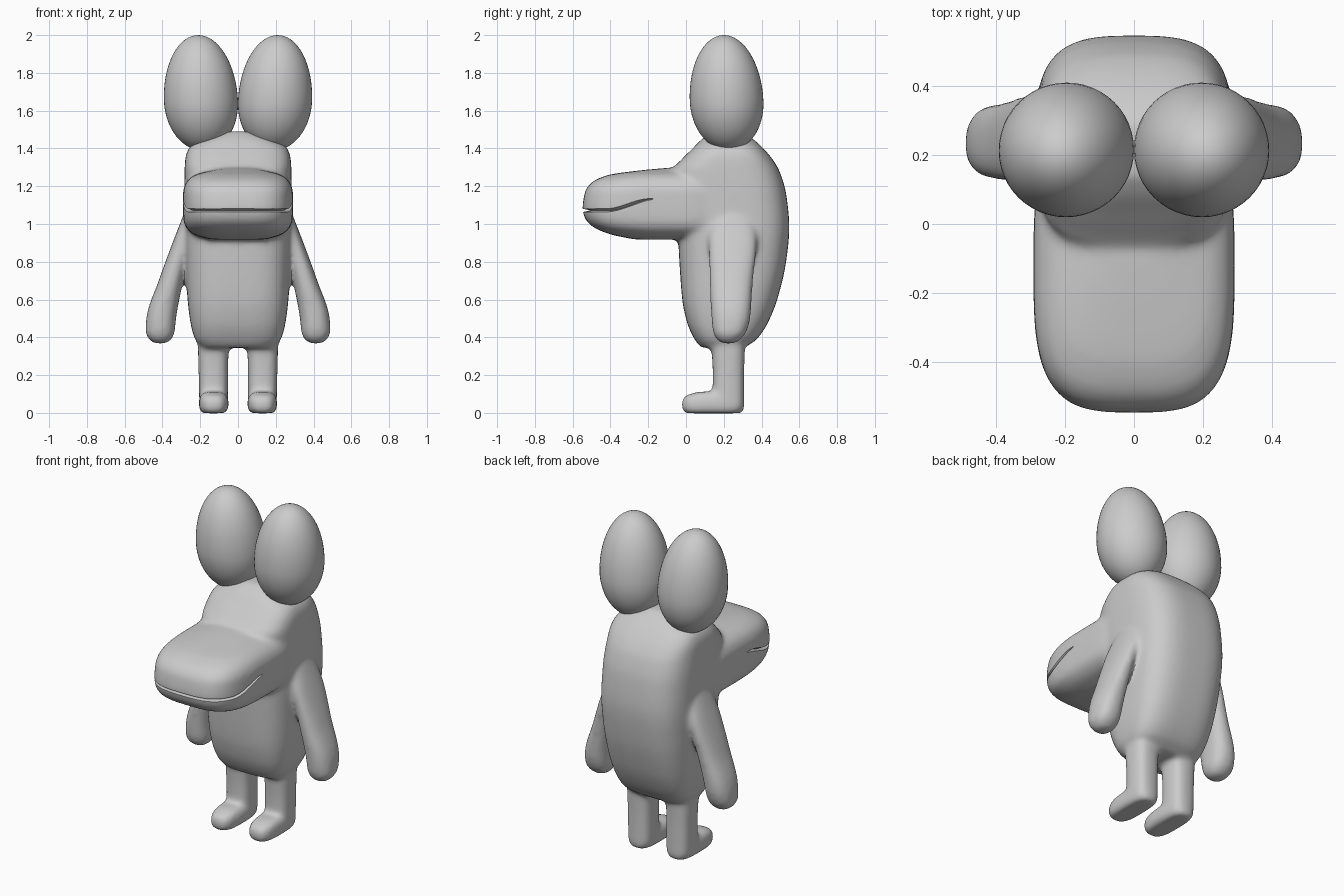
import bpy, bmesh, math

if "Cube" in bpy.data.objects:
    bpy.data.objects.remove(bpy.data.objects["Cube"])

grey = bpy.data.materials.new("plain grey")
grey.diffuse_color = (0.6, 0.6, 0.6, 1)
grey.use_nodes = True
grey.node_tree.nodes["Principled BSDF"].inputs["Base Color"].default_value = grey.diffuse_color


def oval(t, n):
    """Point on a unit rounded square."""
    c, s = math.cos(t), math.sin(t)
    return (math.copysign(abs(c) ** (2 / n), c), math.copysign(abs(s) ** (2 / n), s))


def smooth_rows(rows, steps=5):
    """Monotone cubic interpolation of section rows keyed by height."""
    out = []
    for i in range(len(rows) - 1):
        def slope(j, k):
            if j == 0 or j == len(rows) - 1:
                a, b = (0, 1) if j == 0 else (j - 1, j)
                return (rows[b][k] - rows[a][k]) / (rows[b][0] - rows[a][0])
            l = (rows[j][k] - rows[j - 1][k]) / (rows[j][0] - rows[j - 1][0])
            r = (rows[j + 1][k] - rows[j][k]) / (rows[j + 1][0] - rows[j][0])
            return 2 * l * r / (l + r) if l * r > 0 else 0
        a, b = rows[i], rows[i + 1]
        h = b[0] - a[0]
        for s in range(steps):
            u = s / steps
            row = [a[0] + h * u]
            for k in range(1, len(a)):
                row.append((2 * u**3 - 3 * u**2 + 1) * a[k] + (u**3 - 2 * u**2 + u) * h * slope(i, k)
                           + (3 * u**2 - 2 * u**3) * b[k] + (u**3 - u**2) * h * slope(i + 1, k))
            out.append(row)
    return out + [list(rows[-1])]


def loft(bm, rows, n, side=1, seg=56):
    """Stack rounded sections (z, x_min, x_max, y_min, y_max) into a closed solid."""
    rings = []
    for z, x0, x1, y0, y1 in smooth_rows(rows):
        ring = []
        for i in range(seg):
            u, v = oval(2 * math.pi * i / seg, n)
            x = (x0 + x1) / 2 + (x1 - x0) / 2 * u
            ring.append(bm.verts.new((side * x, (y0 + y1) / 2 + (y1 - y0) / 2 * v, z)))
        rings.append(ring)
    faces = [bm.faces.new(rings[0][::-1]), bm.faces.new(rings[-1])]
    for a, b in zip(rings, rings[1:]):
        for i in range(seg):
            j = (i + 1) % seg
            faces.append(bm.faces.new((a[i], a[j], b[j], b[i])))
    if side < 0:
        bmesh.ops.reverse_faces(bm, faces=faces)


def add_object(name, bm):
    mesh = bpy.data.meshes.new(name)
    bm.to_mesh(mesh)
    bm.free()
    mesh.materials.append(grey)
    ob = bpy.data.objects.new(name, mesh)
    bpy.context.collection.objects.link(ob)
    return ob


def centred(rows):
    return [(z, -w, w, y0, y1) for z, w, y0, y1 in rows]


bm = bmesh.new()
# torso and head
loft(bm, centred([
    (0.345, 0.19, 0.08, 0.31), (0.39, 0.228, 0.045, 0.375), (0.48, 0.252, 0.005, 0.435),
    (0.6, 0.267, -0.02, 0.483), (0.8, 0.279, -0.035, 0.53), (0.98, 0.285, -0.045, 0.547),
    (1.15, 0.285, -0.07, 0.532), (1.28, 0.283, -0.075, 0.495), (1.34, 0.28, -0.025, 0.46),
    (1.40, 0.262, 0.035, 0.41), (1.45, 0.18, 0.085, 0.355), (1.49, 0.06, 0.14, 0.29)]), 3.2)
# snout
loft(bm, centred([
    (0.918, 0.15, -0.27, 0.25), (0.945, 0.235, -0.40, 0.3), (0.99, 0.28, -0.50, 0.3),
    (1.03, 0.29, -0.535, 0.3), (1.08, 0.292, -0.548, 0.3), (1.17, 0.291, -0.535, 0.3),
    (1.22, 0.275, -0.50, 0.3), (1.26, 0.23, -0.41, 0.3), (1.285, 0.14, -0.23, 0.25),
    (1.297, 0.08, -0.10, 0.2)]), 3.4)
for side in (-1, 1):
    # arms
    loft(bm, [
        (0.367, 0.385, 0.44, 0.195, 0.255), (0.385, 0.355, 0.468, 0.165, 0.285),
        (0.43, 0.335, 0.49, 0.143, 0.32), (0.5, 0.328, 0.486, 0.135, 0.34),
        (0.7, 0.29, 0.42, 0.125, 0.355), (0.9, 0.245, 0.347, 0.12, 0.375),
        (1.0, 0.215, 0.308, 0.135, 0.36), (1.06, 0.2, 0.285, 0.165, 0.33)], 2.4, side)
    # legs
    loft(bm, [(0.03, 0.053, 0.205, 0.14, 0.308), (0.2, 0.053, 0.208, 0.142, 0.308),
              (0.36, 0.05, 0.212, 0.135, 0.312), (0.45, 0.05, 0.212, 0.135, 0.312)], 2.8, side)
    # feet
    loft(bm, [(-0.002, 0.07, 0.19, 0.0, 0.295), (0.02, 0.052, 0.206, -0.022, 0.309),
              (0.06, 0.05, 0.207, -0.023, 0.309), (0.09, 0.057, 0.201, -0.003, 0.309),
              (0.112, 0.08, 0.18, 0.06, 0.29)], 3, side)
body = add_object("body", bm)

# wedge that cuts the mouth line around the snout
bm = bmesh.new()
rings = []
COUNT = 70
for i in range(COUNT + 1):
    t = -0.026 - (math.pi - 0.052) * i / COUNT
    u, v = oval(t, 3.4)
    y = -0.124 + 0.424 * v
    k = min(1, max(0, (y + 0.43) / 0.26))
    z = 1.072 + 0.06 * k * k * (3 - 2 * k)
    depth = 0.004 + 0.03 * min(1, max(0, (-0.17 - y) / 0.1))
    ring = []
    for off, dz in ((-depth, 0), (0.04, -0.02), (0.04, 0.02)):
        s = 1 + off / 0.35
        ring.append(bm.verts.new((0.292 * u * s, -0.124 + 0.424 * v * s, z + dz)))
    rings.append(ring)
for a, b in zip(rings, rings[1:]):
    for i in range(3):
        j = (i + 1) % 3
        bm.faces.new((a[i], a[j], b[j], b[i]))
bm.faces.new(rings[0])
bm.faces.new(rings[-1][::-1])
bmesh.ops.recalc_face_normals(bm, faces=bm.faces)
cutter = add_object("mouth_cutter", bm)
cutter.hide_render = True

# fuse the body parts, soften the joins, then cut the mouth
fuse = body.modifiers.new("fuse", 'REMESH')
fuse.mode = 'VOXEL'
fuse.voxel_size = 0.013
soften = body.modifiers.new("soften", 'SMOOTH')
soften.factor = 0.5
soften.iterations = 14
cut = body.modifiers.new("mouth", 'BOOLEAN')
cut.operation = 'DIFFERENCE'
cut.solver = 'EXACT'
cut.object = cutter
bpy.context.view_layer.objects.active = body
body.select_set(True)
for name in ("fuse", "soften", "mouth"):
    bpy.ops.object.modifier_apply(modifier=name)
bpy.data.objects.remove(cutter)
bpy.ops.object.shade_smooth_by_angle(angle=math.radians(40))

# egg-shaped eyes, taller above the widest line
for side, name in ((-1, "right_eye"), (1, "left_eye")):
    bm = bmesh.new()
    bmesh.ops.create_uvsphere(bm, u_segments=48, v_segments=32, radius=1)
    for v in bm.verts:
        z = v.co.z * (0.35 if v.co.z > 0 else 0.262)
        v.co = (side * (0.196 + 0.196 * v.co.x + 0.04 * z), 0.215 + 0.195 * v.co.y - 0.04 * z, 1.65 + z)
    bmesh.ops.recalc_face_normals(bm, faces=bm.faces)
    for f in bm.faces:
        f.smooth = True
    add_object(name, bm)
